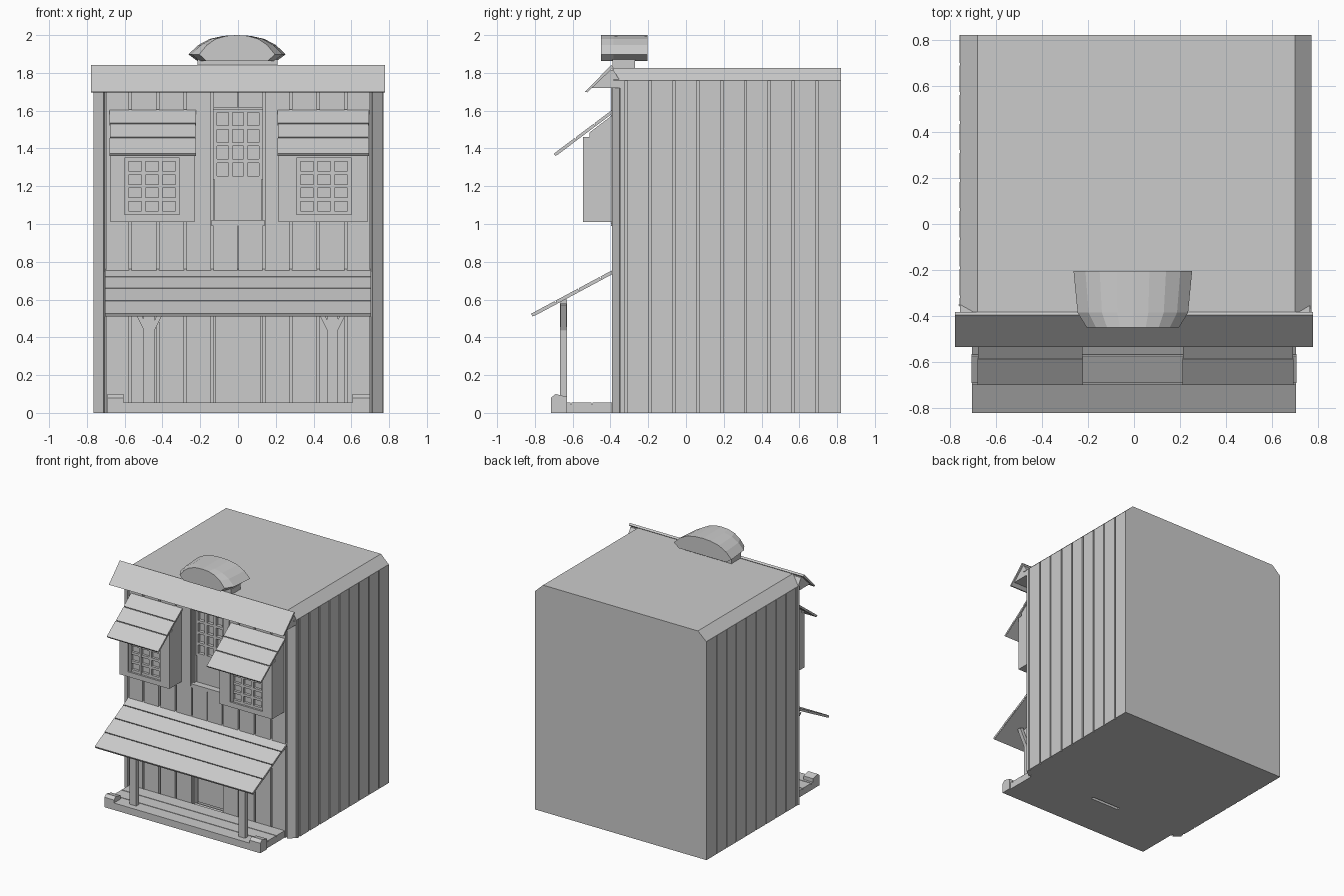
import bpy, bmesh, math
from mathutils import Vector

if "Cube" in bpy.data.objects:
    bpy.data.objects.remove(bpy.data.objects["Cube"])


def mesh_object(name, bm):
    bmesh.ops.recalc_face_normals(bm, faces=bm.faces)
    me = bpy.data.meshes.new(name)
    bm.to_mesh(me)
    bm.free()
    ob = bpy.data.objects.new(name, me)
    bpy.context.collection.objects.link(ob)
    return ob


def loft(name, sections):
    """Skin equal-length closed sections and cap both ends."""
    bm = bmesh.new()
    rings = [[bm.verts.new(p) for p in s] for s in sections]
    n = len(rings[0])
    for a, b in zip(rings, rings[1:]):
        for i in range(n):
            j = (i + 1) % n
            bm.faces.new((a[i], a[j], b[j], b[i]))
    bm.faces.new(rings[0])
    bm.faces.new(rings[-1])
    return mesh_object(name, bm)


def prism(name, pts, axis, a, b):
    """Extrude a 2D outline along an axis from a to b."""
    place = {'x': lambda p, t: (t, p[0], p[1]),
             'y': lambda p, t: (p[0], t, p[1]),
             'z': lambda p, t: (p[0], p[1], t)}[axis]
    return loft(name, [[place(p, t) for p in pts] for t in (a, b)])


def box(name, x0, x1, y0, y1, z0, z1):
    return prism(name, [(x0, y0), (x1, y0), (x1, y1), (x0, y1)], 'z', z0, z1)


def lattice(name, x0, x1, y0, y1, z0, z1, cols, rows, bar):
    """Window bars: cols x rows panes with an outer border."""
    for i in range(cols + 1):
        x = x0 + (x1 - x0 - bar) * i / cols
        box(name + "_upright", x, x + bar, y0, y1, z0, z1)
    for i in range(rows + 1):
        z = z0 + (z1 - z0 - bar) * i / rows
        box(name + "_crossbar", x0, x1, y0 + .002, y1, z, z + bar)


def awning(name, x0, x1, top, low, stops, thick):
    """Sloping roof of boards laid between two (y, z) points."""
    t, l = Vector(top), Vector(low)
    d = (l - t).normalized()
    n = Vector((d.y, -d.x))
    if n.y < 0:
        n = -n
    for k, (s, e) in enumerate(zip(stops, stops[1:])):
        a = t.lerp(l, s)
        b = t.lerp(l, e) - (d * .006 if e < 1 else d * 0)
        prism(name + "_board", [a, b, b - n * thick, a - n * thick], 'x',
              x0 + .002 * (k % 2), x1 - .002 * (k % 2))
    a, b = t - n * thick * .6, l - n * thick * .6 - d * .01
    prism(name + "_backing", [a, b, b - n * thick * .5, a - n * thick * .5],
          'x', x0 + .004, x1 - .004)


# Main walls with bevelled front corners and a recessed centre bay
half = [(.70, -.372), (.13, -.372), (.13, -.325)]
prism("walls", [(.76, .82), (.76, -.35)] + half
      + [(-x, y) for x, y in reversed(half)] + [(-.752, -.35), (-.752, .82)],
      'z', 0, 1.76)

# Flat roof with sloped side edges
prism("roof", [(-.755, 1.76), (-.68, 1.826), (.70, 1.826), (.77, 1.76)],
      'y', -.385, .82)

# Side cladding boards
for k in range(-1, 9):
    y0 = -.31 + .1262 * k if k >= 0 else -.35
    y1 = -.31 + .1262 * (k + 1) - .012 if k < 8 else .82
    box("side_board_right", .755, .771, y0, y1, 0, 1.76)
    box("side_board_left", -.757, -.745, y0, y1, 0, 1.76)

# Front cladding boards and angled corner boards
edges = [.135, .28, .425, .57, .705]
for s in (-1, 1):
    for a, b in zip(edges, edges[1:]):
        x0, x1 = sorted((s * (a + .007), s * (b - .007)))
        box("front_board", x0, x1, -.392, -.36, 0, 1.75)
    prism("corner_board", [(s * .712, -.392), (s * .764, -.352),
                           (s * .75, -.34), (s * .70, -.36)], 'z', 0, 1.76)

# Centre bay: wall panels above each door, doors set back
for x0, x1 in ((-.13, -.003), (.003, .13)):
    box("centre_board", x0, x1, -.392, -.32, .6, .995)
    box("top_centre_board", x0, x1, -.392, -.32, 1.615, 1.75)
box("centre_backing", -.13, .13, -.372, -.3, .6, .995)
box("upper_sill", -.14, .14, -.397, -.32, .99, 1.02)
box("upper_door_panel", -.125, .125, -.345, -.31, 1.02, 1.235)
lattice("upper_door", -.13, .13, -.352, -.32, 1.235, 1.61, 3, 4, .02)
for s in (-1, 1):
    box("door_jamb", *sorted((s * .145, s * .2)), -.398, -.38, 1.0, 1.72)
box("lower_door", -.12, .12, -.335, -.31, .05, .58)

# Bay windows with boarded awnings
for x0, x1, w0, w1 in ((-.675, -.23, -.60, -.31), (.215, .685, .31, .60)):
    prism("bay_box", [(-.385, 1.01), (-.51, 1.01), (-.51, 1.485), (-.385, 1.58)],
          'x', x0, x1)
    for a, b, c, d in ((x0, w0, 1.01, 1.46), (w1, x1, 1.01, 1.46),
                       (w0, w1, 1.01, 1.05), (w0, w1, 1.35, 1.46)):
        box("bay_frame", a, b, -.545, -.505, c, d)
    lattice("bay_window", w0, w1, -.532, -.505, 1.05, 1.35, 3, 4, .02)
    awning("bay_awning", x0 - .005, x1 + .008, (-.39, 1.605), (-.70, 1.372),
           (0, .32, .64, 1), .015)

# Porch awning
awning("porch_awning", -.705, .705, (-.378, .762), (-.82, .525),
       (0, .18, .44, .72, 1), .017)

# Porch deck
box("porch_base", -.69, .69, -.715, -.35, 0, .045)
for k in range(3):
    box("deck_board", -.69, .69, -.715 + .11 * k, -.611 + .11 * k, .04, .056)
for x0, x1 in ((-.69, -.605), (.605, .70)):
    prism("porch_end_block", [(-.715, 0), (-.715, .08), (-.69, .1),
                              (-.63, .085), (-.63, 0)], 'x', x0, x1)

# Posts with forked braces
for cx in (-.47, .50):
    box("porch_post", cx - .029, cx + .029, -.666, -.63, .05, .60)
    for s in (-1, 1):
        prism("post_brace", [(cx + s * .02, .41), (cx + s * .03, .44),
                             (cx + s * .095, .57), (cx + s * .065, .58),
                             (cx + s * .02, .47)], 'y', -.664, -.632)

# Sloping cornice
prism("cornice", [(-.535, 1.70), (-.395, 1.842), (-.383, 1.83), (-.522, 1.697)],
      'x', -.777, .777)
prism("cornice_soffit", [(-.512, 1.72), (-.35, 1.72), (-.35, 1.76),
                         (-.385, 1.815), (-.41, 1.815)], 'x', -.755, .765)

# Rooftop ornament: arched crest on a plinth
box("crest_plinth", -.215, .21, -.39, -.27, 1.81, 1.87)
arc = [(.25 * math.cos(a), 1.902 + .098 * math.sin(a))
       for a in (math.pi * i / 8 for i in range(9))]
arc = [(-.205, 1.864), (.205, 1.864)] + [
    (.25, 1.898), (.20, 1.947), (.14, 1.98), (.07, 1.996), (0, 2.0),
    (-.07, 1.996), (-.14, 1.98), (-.20, 1.947), (-.25, 1.898)]
loft("crest", [[(x * k - .005, y, z) for x, z in arc]
               for k, y in ((1.03, -.205), (.96, -.385), (.80, -.45))])
